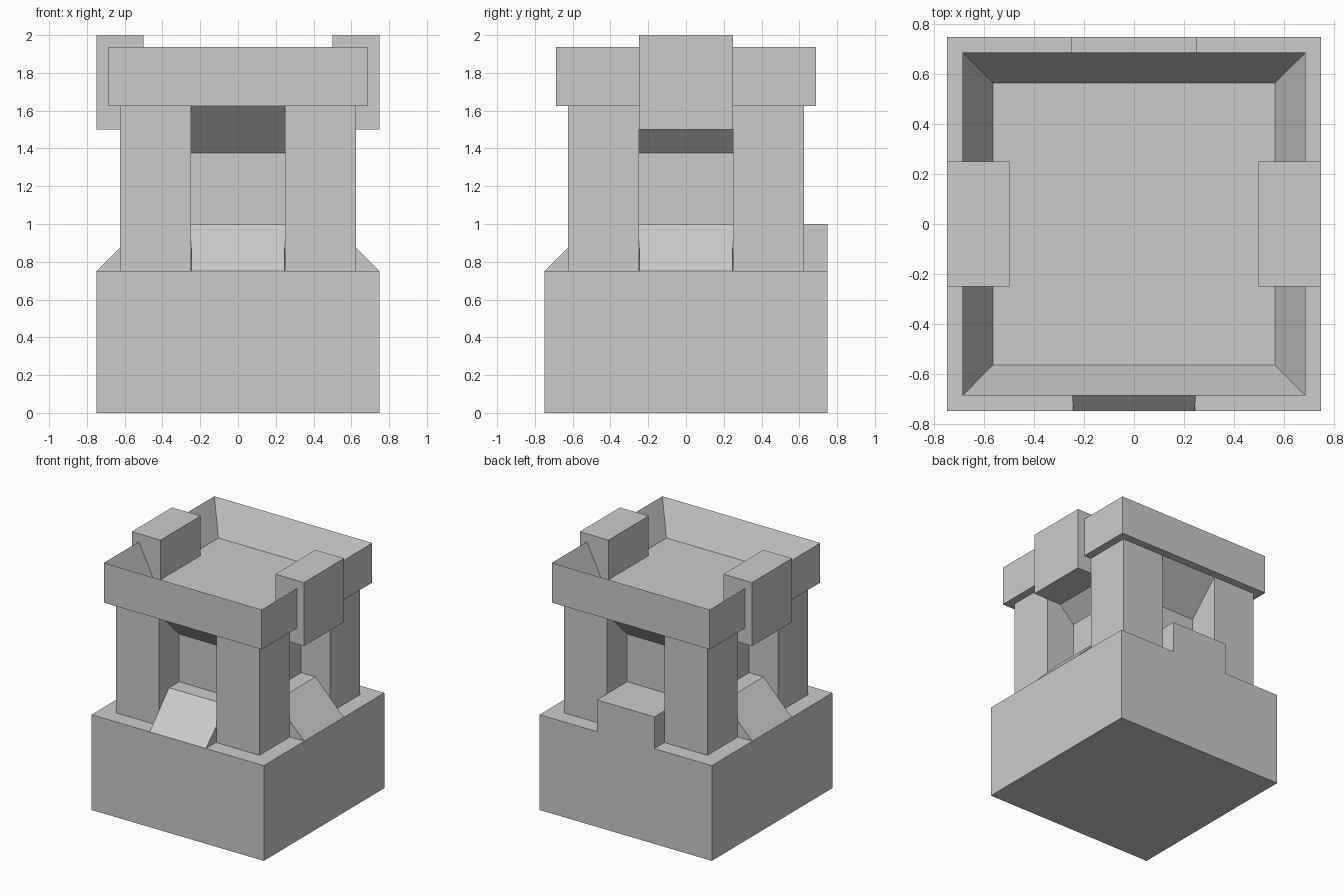
import bpy
import bmesh
from math import pi
from mathutils import Matrix, Vector

cube = bpy.data.objects.get("Cube")
if cube:
    bpy.data.objects.remove(cube, do_unlink=True)

stone = bpy.data.materials.new("grey stone")
stone.use_nodes = True
GREY = (0.6, 0.6, 0.6, 1)
stone.diffuse_color = GREY
stone.node_tree.nodes["Principled BSDF"].inputs["Base Color"].default_value = GREY


def finish(name, bm):
    bmesh.ops.recalc_face_normals(bm, faces=bm.faces)
    mesh = bpy.data.meshes.new(name)
    bm.to_mesh(mesh)
    bm.free()
    mesh.materials.append(stone)
    obj = bpy.data.objects.new(name, mesh)
    bpy.context.collection.objects.link(obj)
    return obj


def box_bm(low, high):
    low, high = Vector(low), Vector(high)
    bm = bmesh.new()
    place = Matrix.Translation((low + high) / 2) @ Matrix.Diagonal((high - low).to_4d())
    bmesh.ops.create_cube(bm, size=1, matrix=place)
    return bm


def box(name, low, high):
    return finish(name, box_bm(low, high))


def prism(name, profile, angle, taper=0.0):
    """Sweep an (outward, up) profile across an opening, turned about z.
    Taper narrows the outermost points slightly."""
    reach = max(p[0] for p in profile)
    bm = bmesh.new()
    rings = []
    for side in (-1, 1):
        ring = []
        for out, up in profile:
            half = HALF_OPENING - (taper if out == reach else 0)
            ring.append(bm.verts.new((side * half, -out, up)))
        rings.append(ring)
        bm.faces.new(ring)
    for i in range(len(profile)):
        j = (i + 1) % len(profile)
        bm.faces.new((rings[0][i], rings[0][j], rings[1][j], rings[1][i]))
    bm.transform(Matrix.Rotation(angle, 4, "Z"))
    return finish(name, bm)


HALF_OPENING = 0.25
BASE_TOP, SILL, LINTEL, RIM_BOTTOM = 0.75, 1.0, 1.375, 1.625

# Plinth and recessed central core
box("base", (-0.75, -0.75, 0), (0.75, 0.75, BASE_TOP))
box("core", (-0.375, -0.375, BASE_TOP), (0.375, 0.375, RIM_BOTTOM))

# Four corner pillars
for x, side in ((-1, "right"), (1, "left")):
    for y, end in ((-1, "front"), (1, "back")):
        xs = sorted((x * HALF_OPENING, x * 0.625))
        ys = sorted((y * HALF_OPENING, y * 0.625))
        box(f"{end}_{side}_pillar", (xs[0], ys[0], BASE_TOP), (xs[1], ys[1], RIM_BOTTOM))

# Sloped lintel above every opening, sloped sill below all but the back one
sill = [(0.375, BASE_TOP), (0.75, BASE_TOP), (0.5, SILL), (0.375, SILL)]
lintel = [(0.375, LINTEL), (0.625, RIM_BOTTOM), (0.375, RIM_BOTTOM)]
for name, angle in (("front", 0), ("left", pi / 2), ("back", pi), ("right", -pi / 2)):
    prism(f"{name}_lintel", lintel, angle)
    if name != "back":
        prism(f"{name}_sill", sill, angle, taper=0.005)

# Square step at the back
box("back_step", (-HALF_OPENING, 0.375, BASE_TOP), (HALF_OPENING, 0.75, SILL))

# Hollow rim with a sunken roof deck
bm = box_bm((-0.6875, -0.6875, RIM_BOTTOM), (0.6875, 0.6875, 1.9375))
top = max(bm.faces, key=lambda f: f.calc_center_median().z)
bmesh.ops.inset_region(bm, faces=[top], thickness=0.172)
bmesh.ops.translate(bm, verts=top.verts, vec=(0, 0, -0.25))
finish("rim", bm)

# Projecting blocks on both sides of the rim
box("left_block", (0.5, -0.25, 1.5), (0.75, 0.25, 2))
box("right_block", (-0.75, -0.25, 1.5), (-0.5, 0.25, 2))
